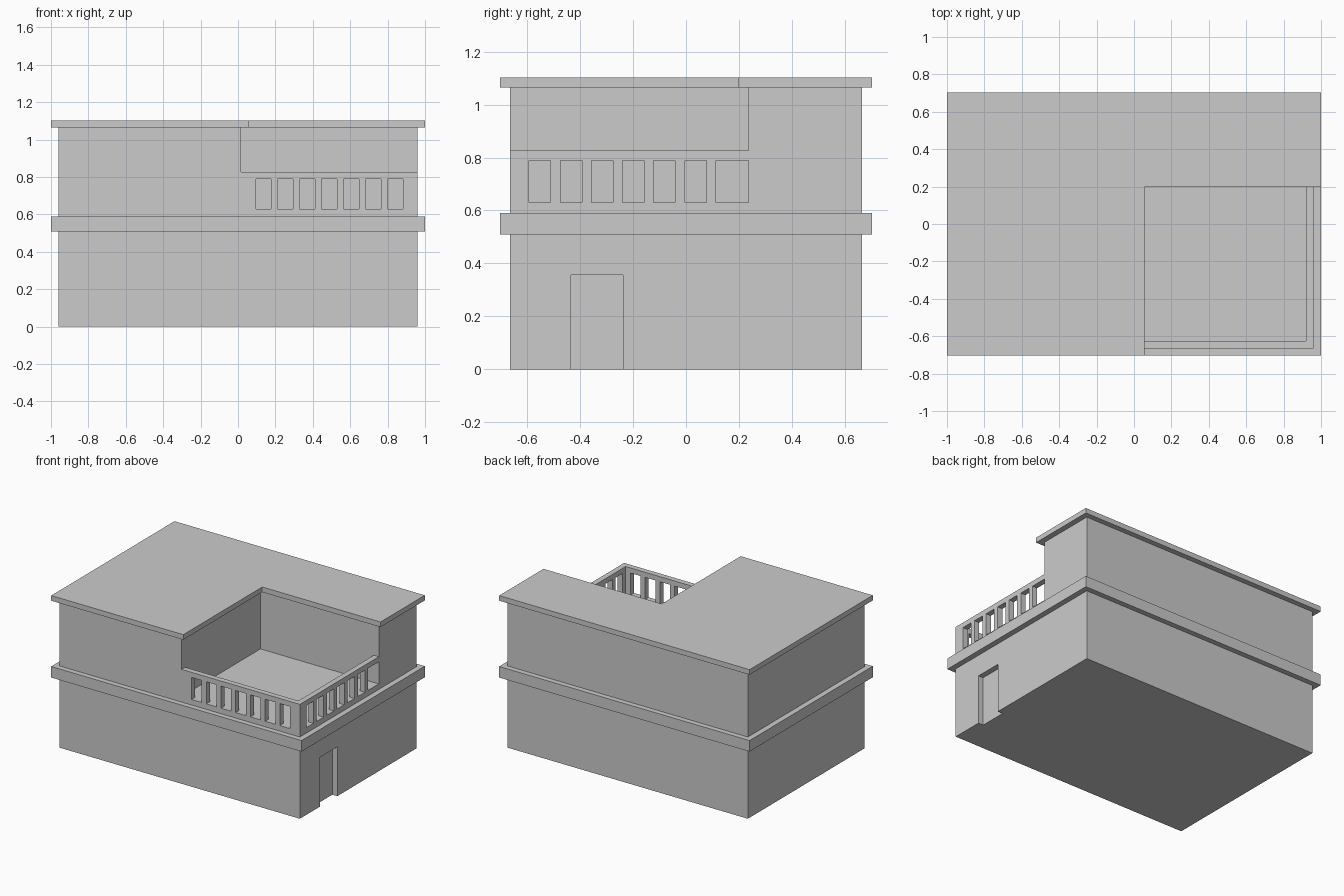
import bpy, bmesh

if "Cube" in bpy.data.objects:
    bpy.data.objects.remove(bpy.data.objects["Cube"])

wall = bpy.data.materials.new("plain grey")
wall.diffuse_color = (0.6, 0.6, 0.6, 1)
wall.use_nodes = True
wall.node_tree.nodes["Principled BSDF"].inputs["Base Color"].default_value = wall.diffuse_color

# Main dimensions
BX, BY = 0.96, 0.665        # wall half sizes
SX, SY = 1.0, 0.703         # slab / roof half sizes
NX, NY = 0.015, 0.235       # terrace notch walls
RAIL = 0.04                 # railing thickness
FLOOR, RAIL_TOP, ROOF = 0.63, 0.826, 1.065


def add_prism(bm, pts, z0, z1):
    face = bm.faces.new([bm.verts.new((x, y, z0)) for x, y in pts])
    out = bmesh.ops.extrude_face_region(bm, geom=[face])
    for v in out["geom"]:
        if isinstance(v, bmesh.types.BMVert):
            v.co.z = z1


def rect(x0, x1, y0, y1):
    return [(x0, y0), (x1, y0), (x1, y1), (x0, y1)]


def make(name, prisms):
    bm = bmesh.new()
    for pts, z0, z1 in prisms:
        add_prism(bm, pts, z0, z1)
    bmesh.ops.recalc_face_normals(bm, faces=bm.faces)
    me = bpy.data.meshes.new(name)
    bm.to_mesh(me)
    bm.free()
    me.materials.append(wall)
    ob = bpy.data.objects.new(name, me)
    bpy.context.collection.objects.link(ob)
    return ob


def cut(ob, prisms):
    cutter = make("cutter", prisms)
    cutter.hide_render = True
    mod = ob.modifiers.new("cut", "BOOLEAN")
    mod.operation, mod.solver, mod.object = "DIFFERENCE", "EXACT", cutter
    dg = bpy.context.evaluated_depsgraph_get()
    me = bpy.data.meshes.new_from_object(ob.evaluated_get(dg))
    ob.modifiers.clear()
    ob.data = me
    bpy.data.objects.remove(cutter)


# Ground storey with recessed doorway on the right
ground = make("ground_storey", [(rect(-BX, BX, -BY, BY), 0, 0.51)])
cut(ground, [(rect(BX - 0.04, 1.1, -0.434, -0.238), -0.1, 0.356)])

# Floor slab between the storeys
make("floor_slab", [(rect(-SX, SX, -SY, SY), 0.51, 0.59)])

# Upper storey: open the corner, hollow the terrace, pierce the railing
upper = make("upper_storey_with_terrace", [(rect(-BX, BX, -BY, BY), 0.59, ROOF)])
cut(upper, [(rect(NX, 1.2, -0.9, NY), RAIL_TOP, 1.3)])
cut(upper, [(rect(NX, BX - RAIL, -BY + RAIL, NY), FLOOR, 1.3)])
gaps = []
for i in range(7):
    x = 0.095 + 0.1175 * i
    gaps.append((rect(x, x + 0.081, -0.75, -BY + RAIL + 0.01), FLOOR, 0.789))
    y = -0.592 + 0.1175 * i
    y1 = y + 0.081 if i < 6 else NY
    gaps.append((rect(BX - RAIL - 0.01, 1.05, y, y1), FLOOR, 0.789))
cut(upper, gaps)

# L-shaped flat roof with overhang
make("roof", [([(-SX, -SY), (0.055, -SY), (0.055, 0.198), (SX, 0.198),
                (SX, SY), (-SX, SY)], ROOF, 1.102)])
